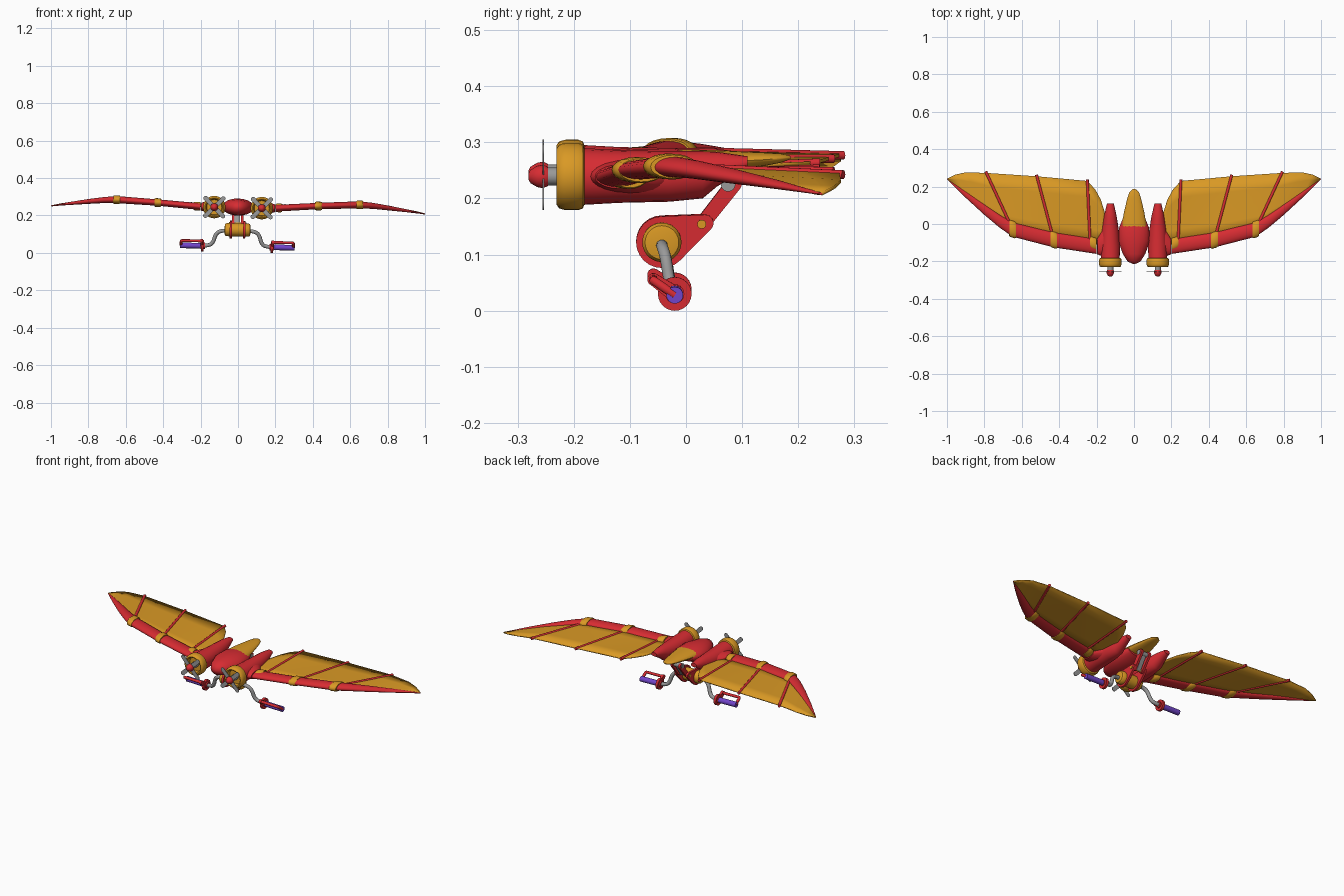
import bpy, bmesh, math
from mathutils import Vector, Matrix

if "Cube" in bpy.data.objects:
    bpy.data.objects.remove(bpy.data.objects["Cube"], do_unlink=True)


def material(name, rgb):
    m = bpy.data.materials.new(name)
    m.use_nodes = True
    m.diffuse_color = (*rgb, 1)
    m.node_tree.nodes["Principled BSDF"].inputs["Base Color"].default_value = (*rgb, 1)
    return m


RED = material("red", (0.68, 0.025, 0.032))
YELLOW = material("golden yellow", (0.70, 0.32, 0.018))
GREY = material("grey metal", (0.32, 0.32, 0.32))
PURPLE = material("purple", (0.17, 0.06, 0.6))
parts = []


def finish(name, mesh, mat, mirror=True):
    mesh.name = name
    mesh.materials.clear()
    mesh.materials.append(mat)
    ob = bpy.data.objects.new(name, mesh)
    bpy.context.collection.objects.link(ob)
    if mirror:
        ob.modifiers.new("Mirror", "MIRROR").use_mirror_merge = False
    parts.append(ob)
    return ob


def from_bmesh(name, bm, mat, mirror=True):
    bmesh.ops.recalc_face_normals(bm, faces=bm.faces)
    mesh = bpy.data.meshes.new(name)
    bm.to_mesh(mesh)
    bm.free()
    return finish(name, mesh, mat, mirror)


def loft(name, axis, stations, mat, mirror=True, n=20):
    """Elliptic sections (x, y, z, half width, half height) along x or y."""
    bm = bmesh.new()
    rings = []
    for x, y, z, a, b in stations:
        ring = []
        for i in range(n):
            t = math.tau * i / n
            u, v = a * math.cos(t), b * math.sin(t)
            off = Vector((0, u, v)) if axis == "x" else Vector((u, 0, v))
            ring.append(bm.verts.new(Vector((x, y, z)) + off))
        rings.append(ring)
    for p, q in zip(rings, rings[1:]):
        for i in range(n):
            j = (i + 1) % n
            bm.faces.new((p[i], p[j], q[j], q[i]))
    bm.faces.new(rings[0])
    bm.faces.new(rings[-1])
    return from_bmesh(name, bm, mat, mirror)


def hull(name, axis, circles, lo, hi, mat, mirror=True, n=24):
    """Plate from lo to hi on an axis, its outline wrapped round circles."""
    bm = bmesh.new()
    for u, v, r in circles:
        for i in range(n):
            t = math.tau * i / n
            p, q = u + r * math.cos(t), v + r * math.sin(t)
            for w in (lo, hi):
                bm.verts.new((w, p, q) if axis == "x" else (p, w, q))
    res = bmesh.ops.convex_hull(bm, input=bm.verts)
    loose = [v for v in bm.verts if not v.link_faces]
    bmesh.ops.delete(bm, geom=loose, context="VERTS")
    bmesh.ops.dissolve_limit(bm, angle_limit=0.01, verts=bm.verts, edges=bm.edges)
    return from_bmesh(name, bm, mat, mirror)


def tube(name, points, radius, mat, kind="POLY"):
    cu = bpy.data.curves.new(name, "CURVE")
    cu.dimensions = "3D"
    cu.bevel_depth, cu.bevel_resolution, cu.use_fill_caps = radius, 3, True
    sp = cu.splines.new(kind)
    sp.points.add(len(points) - 1)
    for p, co in zip(sp.points, points):
        p.co = (*co, 1)
    if kind == "NURBS":
        sp.use_endpoint_u, sp.order_u, sp.resolution_u = True, 3, 8
    ob = bpy.data.objects.new(name, cu)
    bpy.context.collection.objects.link(ob)
    mesh = bpy.data.meshes.new_from_object(ob.evaluated_get(bpy.context.evaluated_depsgraph_get()))
    bpy.data.objects.remove(ob)
    return finish(name, mesh, mat)


# Central body and tail
loft("body", "y", [(0, y, z, a, b) for y, z, a, b in (
    (-.213, .243, .008, .008), (-.2, .243, .035, .028), (-.16, .243, .06, .042),
    (-.09, .245, .085, .046), (-.02, .25, .08, .04), (.03, .255, .06, .022))], RED, False)
loft("tail", "y", [(0, y, z, a, b) for y, z, a, b in (
    (-.02, .262, .068, .026), (.06, .266, .055, .02), (.14, .27, .036, .012),
    (.17, .272, .026, .008), (.186, .273, .008, .003))], YELLOW, False)

# Engines
EX, EZ = .127, .242
loft("nacelle", "y", [(EX, y, z, a, b) for y, z, a, b in (
    (-.19, EZ, .05, .051), (-.12, EZ, .052, .047), (-.03, EZ, .045, .045),
    (.03, .245, .036, .042), (.055, .255, .031, .031), (.11, .267, .018, .011))], RED)
loft("cowl", "y", [(EX, y, EZ, r, r) for y, r in (
    (-.18, .048), (-.184, .057), (-.192, .06), (-.215, .06), (-.226, .057),
    (-.231, .05), (-.228, .044), (-.2, .04))], YELLOW, n=28)
loft("propeller_shaft", "y", [(EX, y, EZ, .016, .016) for y in (-.252, -.198)], GREY)
loft("spinner", "y", [(EX, y, EZ, r, r) for y, r in (
    (-.281, .005), (-.277, .012), (-.265, .019), (-.255, .021), (-.246, .017))], RED)
d = .047
for i, s in enumerate((1, -1)):
    hull("propeller_blades_%d" % (i + 1), "y", [(EX - d, EZ - d * s, .012), (EX + d, EZ + d * s, .012)],
         -.256, -.253, GREY, n=12)

# Wing spar with shoulder and bands
loft("wing_shoulder", "x", [(.13, -.085, .243, .1, .035), (.165, -.1, .243, .075, .03),
                            (.197, -.12, .243, .042, .021)], RED)
spar = [(.2, -.12, .243, .04, .018), (.43, -.085, .26, .04, .017), (.65, -.03, .271, .038, .019),
        (.72, .015, .267, .034, .016), (.8, .076, .258, .028, .013), (.9, .157, .245, .017, .008),
        (.999, .24, .23, .003, .002)]
loft("wing_spar", "x", spar, RED)
for name, x, y, z, w in (("root", .218, -.105, .245, .035), ("middle", .43, -.085, .26, .044),
                         ("elbow", .65, -.028, .271, .045)):
    loft("wing_band_" + name, "x", [(x + dx, y + dx * .3, z, w * k, .023 * k) for dx, k in (
        (-.018, .9), (-.012, 1), (.012, 1), (.018, .9))], YELLOW)

# Wing skin: front and back points of each strip
strips = [((.14, -.06, .245), (.153, .05, .25)), ((.17, -.09, .244), (.178, .13, .254)),
          ((.2, -.11, .244), (.208, .185, .257)), ((.235, -.11, .246), (.25, .23, .258)),
          ((.43, -.085, .26), (.52, .255, .26)), ((.65, -.03, .271), (.79, .273, .26)),
          ((.8, .076, .258), (.9, .276, .25)), ((.9, .157, .245), (.955, .264, .24)),
          ((.99, .232, .231), (.998, .243, .23))]
bm = bmesh.new()
rows = [[bm.verts.new(Vector(a).lerp(Vector(b), k / 4)) for k in range(5)] for a, b in strips]
for p, q in zip(rows, rows[1:]):
    for k in range(4):
        bm.faces.new((p[k], p[k + 1], q[k + 1], q[k]))
skin = from_bmesh("wing_skin", bm, YELLOW)
solid = skin.modifiers.new("Thickness", "SOLIDIFY")
solid.thickness, solid.offset = .006, 0
for i, (a, b) in enumerate(strips[3:6]):
    tip = Vector(a).lerp(Vector(b), 1.025)
    tube("wing_rib_%d" % (i + 1), [a, tip], .008, RED)

# Pedal hub hanging under the body
HY, HZ = -.043, .123
hull("hub_plate", "x", [(HY, HZ, .046), (.034, .157, .015)], .03, .042, RED)
hull("hub_drum", "x", [(HY, HZ, .035)], -.031, .031, YELLOW, False)
loft("hub_cap", "x", [(x, HY, HZ, r, r) for x, r in (
    (.041, .035), (.06, .035), (.067, .03), (.069, .02))], YELLOW, n=28)
hull("strut_arm", "x", [(.03, .156, .013), (.085, .226, .014)], .018, .031, RED)
hull("strut_pin", "x", [(.028, .155, .008)], -.046, .046, YELLOW, False)
hull("strut_axle", "x", [(.075, .226, .013)], -.034, .034, GREY, False)
hull("strut_core", "x", [(.03, .156, .008), (.078, .226, .008)], -.012, .012, GREY, False)

# Cranks and pedals
tube("crank", [(.055, HY, .118), (.09, HY, .118), (.117, -.036, .098), (.128, -.03, .055),
               (.15, -.022, .035), (.19, -.02, .035)], .0105, GREY, "NURBS")
PY, PZ = -.02, .034
hull("pedal_disc", "x", [(PY, PZ, .03)], .179, .193, RED)
hull("pedal_boss", "x", [(PY, PZ, .017)], .172, .197, RED)
hull("pedal_arm", "x", [(PY, PZ, .014), (-.058, .06, .011)], .184, .197, RED)
hull("pedal_grip", "x", [(PY, PZ, .015)], .193, .306, PURPLE, n=16)
tube("pedal_guard", [(.188, -.058, .06), (.296, -.058, .06), (.3, -.053, .057), (.3, PY, PZ)], .008, RED)

# Slight bank of the whole craft, then smooth shading with sharp edges kept
bank = Matrix.Translation((-.005, 0, 0)) @ Matrix.Rotation(.0215, 4, "Y")
for o in bpy.context.selected_objects:
    o.select_set(False)
for ob in parts:
    ob.matrix_world = bank
    ob.select_set(True)
bpy.context.view_layer.objects.active = parts[0]
bpy.ops.object.shade_smooth_by_angle(angle=math.radians(40))
